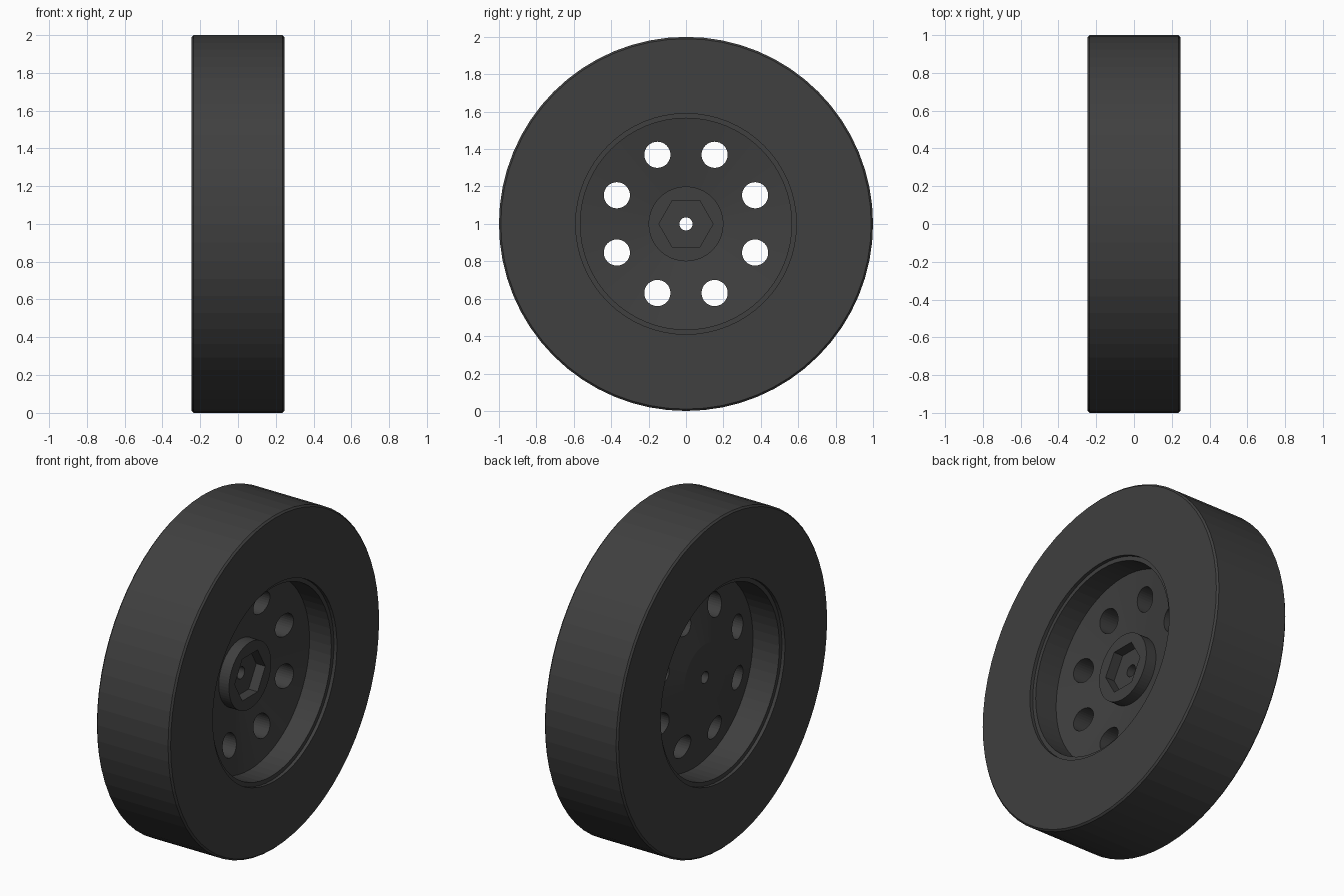
import bpy, bmesh
from math import cos, sin, pi, radians

if "Cube" in bpy.data.objects:
    bpy.data.objects.remove(bpy.data.objects["Cube"])

AXLE_Z = 1.0

dark = bpy.data.materials.new("dark_rubber")
dark.diffuse_color = (0.05, 0.05, 0.05, 1)
dark.use_nodes = True
dark.node_tree.nodes["Principled BSDF"].inputs["Base Color"].default_value = dark.diffuse_color


def finish(bm, name):
    bmesh.ops.recalc_face_normals(bm, faces=bm.faces)
    me = bpy.data.meshes.new(name)
    bm.to_mesh(me)
    bm.free()
    ob = bpy.data.objects.new(name, me)
    ob.location.z = AXLE_Z
    bpy.context.collection.objects.link(ob)
    me.materials.append(dark)
    return ob


def lathe(name, profile, n):
    """Revolve a closed (radius, x) profile about the x axis."""
    bm = bmesh.new()
    rings = [[bm.verts.new((x, r * cos(2 * pi * k / n), r * sin(2 * pi * k / n)))
              for r, x in profile] for k in range(n)]
    m = len(profile)
    for k in range(n):
        a, b = rings[k], rings[(k + 1) % n]
        for i in range(m):
            j = (i + 1) % m
            bm.faces.new((a[i], a[j], b[j], b[i]))
    return finish(bm, name)


def prism(bm, r, x0, x1, n, cy=0.0, cz=0.0):
    """Add an n-sided prism running along x."""
    ends = [[bm.verts.new((x, cy + r * cos(2 * pi * k / n), cz + r * sin(2 * pi * k / n)))
             for k in range(n)] for x in (x0, x1)]
    for end in ends:
        bm.faces.new(end)
    for k in range(n):
        j = (k + 1) % n
        bm.faces.new((ends[0][k], ends[0][j], ends[1][j], ends[1][k]))


# Tyre: wide ring with slightly eased outer edges
lathe("tyre", [(0.59, -0.245), (0.99, -0.245), (1.0, -0.235),
               (1.0, 0.235), (0.99, 0.245), (0.59, 0.245)], 64)

# Wheel: recessed rim lip, dished web, raised hub and centre bore
wheel = lathe("wheel", [(0.035, -0.126), (0.2, -0.126), (0.565, -0.05), (0.565, -0.225),
                        (0.59, -0.225), (0.59, 0.225), (0.565, 0.225), (0.565, 0.08),
                        (0.2, 0.012), (0.2, 0.08), (0.035, 0.08)], 64)

# Cutters: eight round web holes and a hexagonal hub socket
bm = bmesh.new()
for i in range(8):
    a = radians(22.5 + 45 * i)
    prism(bm, 0.07, -0.4, 0.4, 32, 0.4 * cos(a), 0.4 * sin(a))
prism(bm, 0.145, 0.02, 0.3, 6)
cutter = finish(bm, "hole_cutter")
cutter.hide_render = True

mod = wheel.modifiers.new("holes", 'BOOLEAN')
mod.operation = 'DIFFERENCE'
mod.solver = 'EXACT'
mod.object = cutter
bpy.context.view_layer.objects.active = wheel
wheel.select_set(True)
bpy.ops.object.modifier_apply(modifier=mod.name)
bpy.data.objects.remove(cutter, do_unlink=True)
